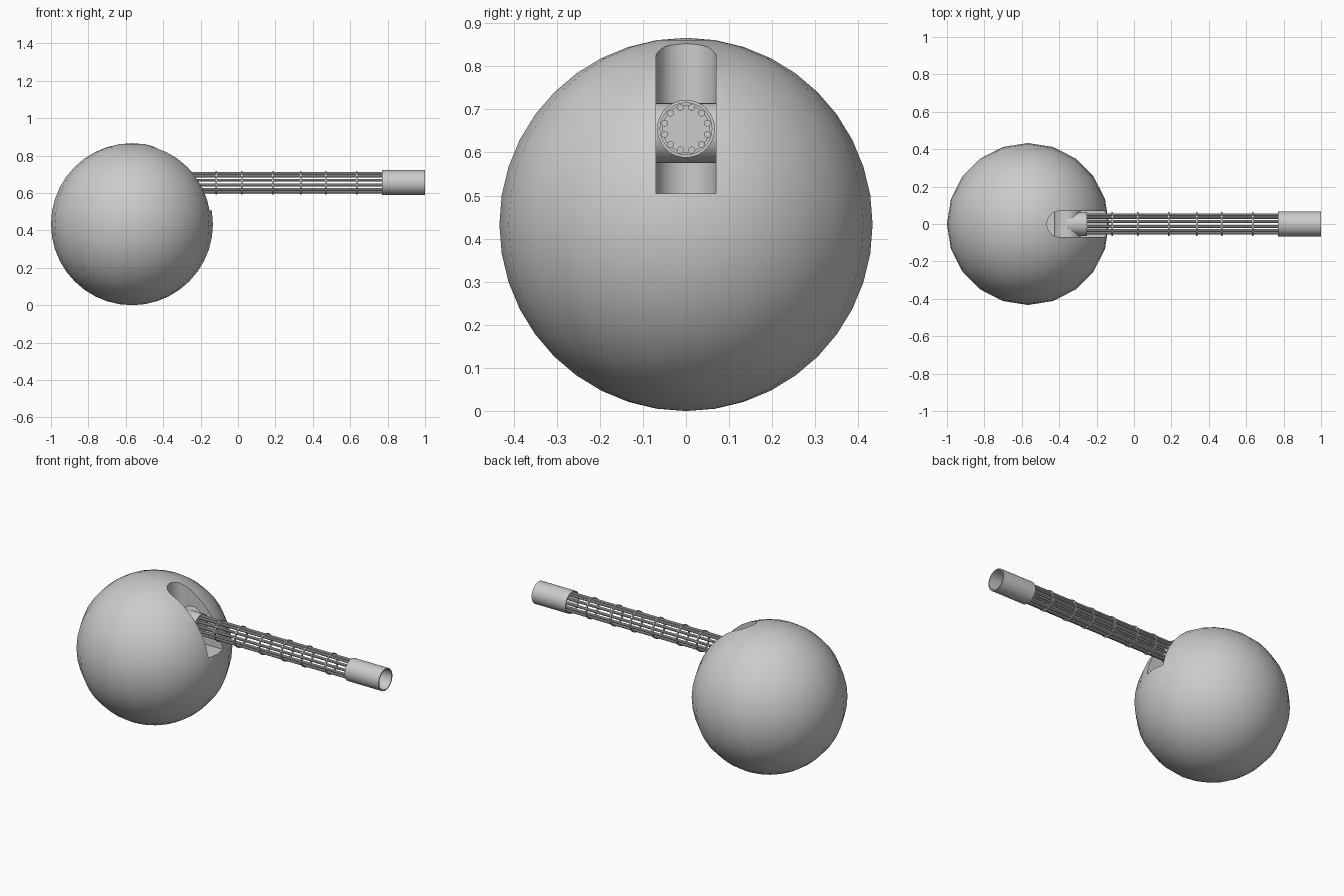
import bpy, bmesh
from math import pi, sin, cos, radians

if "Cube" in bpy.data.objects:
    bpy.data.objects.remove(bpy.data.objects["Cube"])

AXIS_Z = 0.655      # barrel height
SLOT_W = 0.07       # slot half width


def finish(obj, angle=35):
    bpy.ops.object.select_all(action='DESELECT')
    obj.select_set(True)
    bpy.context.view_layer.objects.active = obj
    bpy.ops.object.shade_smooth_by_angle(angle=radians(angle))


def mesh_object(name, bm):
    bmesh.ops.recalc_face_normals(bm, faces=bm.faces)
    mesh = bpy.data.meshes.new(name)
    bm.to_mesh(mesh)
    bm.free()
    obj = bpy.data.objects.new(name, mesh)
    bpy.context.collection.objects.link(obj)
    return obj


def rod(name, x0, x1, r, y=0, z=AXIS_Z, sides=32):
    bpy.ops.mesh.primitive_cylinder_add(vertices=sides, radius=r, depth=x1 - x0,
                                        location=((x0 + x1) / 2, y, z),
                                        rotation=(0, pi / 2, 0))
    obj = bpy.context.object
    obj.name = name
    finish(obj)
    return obj


def tube(name, x0, x1, r_out, r_in, sides=32):
    bm = bmesh.new()
    loops = []
    for x, r in ((x0, r_out), (x1, r_out), (x1, r_in), (x0, r_in)):
        loops.append([bm.verts.new((x, r * cos(2 * pi * i / sides),
                                    AXIS_Z + r * sin(2 * pi * i / sides)))
                      for i in range(sides)])
    for k in range(4):
        a, b = loops[k], loops[(k + 1) % 4]
        for i in range(sides):
            j = (i + 1) % sides
            bm.faces.new((a[i], a[j], b[j], b[i]))
    obj = mesh_object(name, bm)
    finish(obj)
    return obj


# ball body
bpy.ops.mesh.primitive_uv_sphere_add(segments=20, ring_count=20, radius=0.433,
                                     location=(-0.567, 0, 0.433))
ball = bpy.context.object
ball.name = "ball_body"

# slot cutter: U-shaped plan, extruded upward from the slot floor
bm = bmesh.new()
plan = [(0.1, -SLOT_W), (0.1, SLOT_W)]
plan += [(-0.395 - SLOT_W * sin(pi * i / 16), SLOT_W * cos(pi * i / 16)) for i in range(17)]
face = bm.faces.new([bm.verts.new((x, y, 0.505)) for x, y in plan])
ext = bmesh.ops.extrude_face_region(bm, geom=[face])
bmesh.ops.translate(bm, vec=(0, 0, 0.6),
                    verts=[v for v in ext["geom"] if isinstance(v, bmesh.types.BMVert)])
cutter = mesh_object("slot_cutter", bm)
cutter.hide_render = True

mod = ball.modifiers.new("slot", 'BOOLEAN')
mod.operation = 'DIFFERENCE'
mod.solver = 'EXACT'
mod.object = cutter
bpy.ops.object.select_all(action='DESELECT')
ball.select_set(True)
bpy.context.view_layer.objects.active = ball
bpy.ops.object.modifier_apply(modifier=mod.name)
bpy.data.objects.remove(cutter, do_unlink=True)
finish(ball)

# pivot across the slot
bpy.ops.mesh.primitive_cylinder_add(vertices=32, radius=0.07, depth=2 * SLOT_W - 0.001,
                                    location=(-0.357, 0, 0.645), rotation=(pi / 2, 0, 0))
pivot = bpy.context.object
pivot.name = "pivot"
finish(pivot)

# barrel root
rod("barrel_root", -0.357, -0.25, 0.065)

# ring of parallel rods
for i in range(12):
    a = 2 * pi * (i + 0.5) / 12
    rod(f"barrel_rod_{i + 1}", -0.26, 0.78, 0.008,
        0.051 * cos(a), AXIS_Z + 0.051 * sin(a), 10)

# clamping bands
for i, x in enumerate((-0.115, 0.02, 0.185, 0.335, 0.47, 0.635)):
    tube(f"band_{i + 1}", x - 0.004, x + 0.004, 0.063, 0.054)

# open muzzle sleeve
tube("muzzle_sleeve", 0.77, 1.0, 0.067, 0.06)
